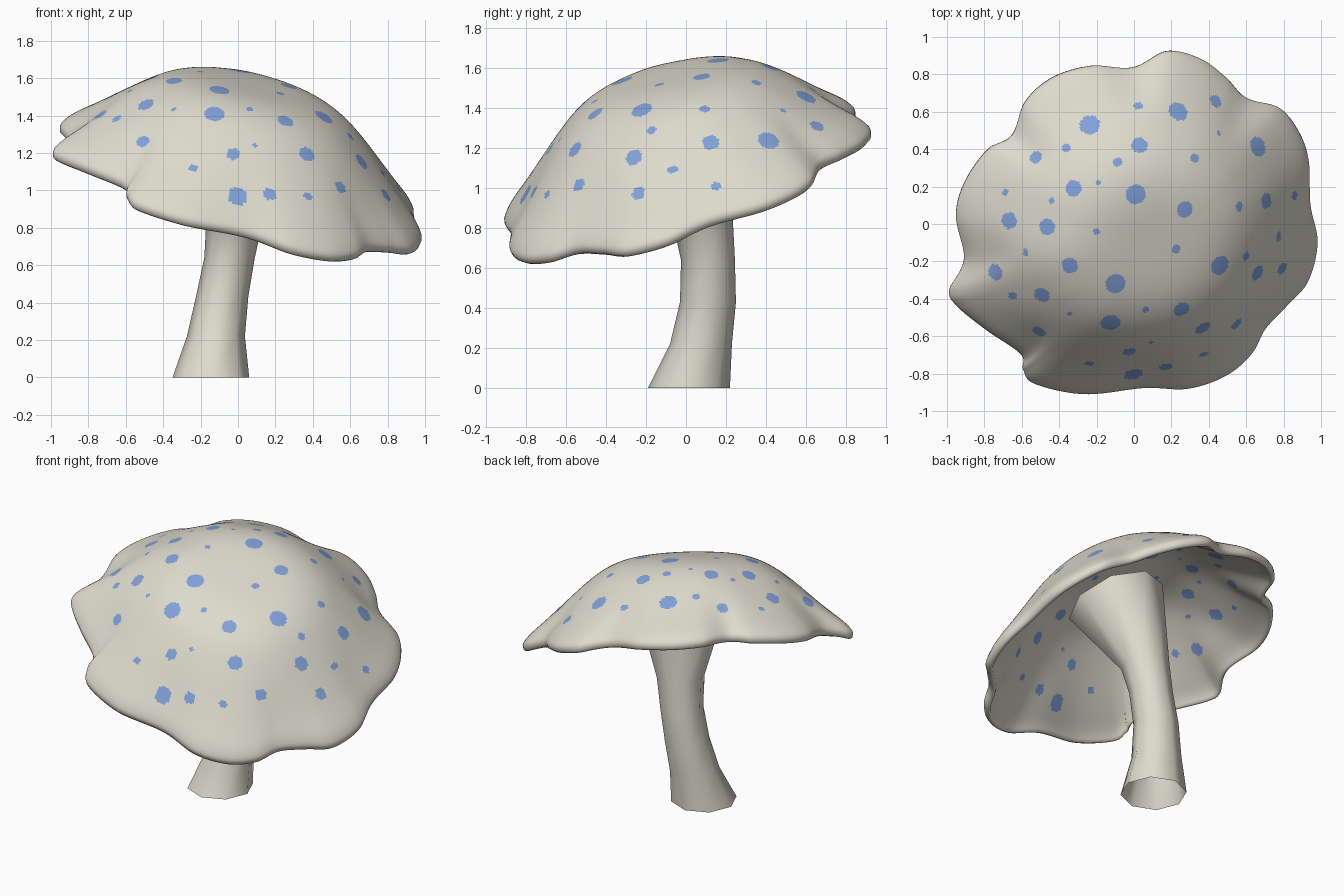
import bpy, bmesh, math
from mathutils import Vector

if "Cube" in bpy.data.objects:
    bpy.data.objects.remove(bpy.data.objects["Cube"])

def material(name, rgb):
    m = bpy.data.materials.new(name)
    m.diffuse_color = (*rgb, 1)
    m.use_nodes = True
    m.node_tree.nodes["Principled BSDF"].inputs["Base Color"].default_value = m.diffuse_color
    return m

cream = material("cream", (0.73, 0.71, 0.61))
blue = material("spot blue", (0.22, 0.36, 0.70))

def add_object(name, bm, mats, angle):
    bmesh.ops.recalc_face_normals(bm, faces=bm.faces)
    me = bpy.data.meshes.new(name)
    bm.to_mesh(me)
    bm.free()
    ob = bpy.data.objects.new(name, me)
    bpy.context.collection.objects.link(ob)
    for m in mats:
        me.materials.append(m)
    bpy.ops.object.select_all(action='DESELECT')
    ob.select_set(True)
    bpy.context.view_layer.objects.active = ob
    bpy.ops.object.shade_smooth_by_angle(angle=math.radians(angle))
    return ob

# Tilted plane of the cap rim
AXIS = Vector((0.25, -0.28, 1)).normalized()
def on_plane(p):
    return Vector((p.x, p.y, 1.05 - 0.25 * p.x + 0.28 * p.y))

# Wavy rim outline seen from the top (clockwise)
outline = [(-.02, .86), (.17, .94), (.35, .9), (.49, .8), (.6, .69), (.78, .63), (.885, .51),
           (.945, .35), (.955, .107), (1, -.107), (.95, -.32), (.83, -.45), (.715, -.57),
           (.645, -.71), (.51, -.83), (.3, -.9), (.056, -.89), (-.265, -.925), (-.53, -.87),
           (-.6, -.785), (-.62, -.695), (-.8, -.57), (-.96, -.44), (-1, -.35), (-.93, -.176),
           (-.97, .053), (-.92, .24), (-.8, .417), (-.675, .497), (-.6, .67), (-.45, .8),
           (-.24, .866)]
outline = [Vector(p) for p in reversed(outline)]

def closed_spline(pts, steps):
    out, n = [], len(pts)
    for i in range(n):
        a, b, c, d = (pts[(i + j) % n] for j in (-1, 0, 1, 2))
        for s in range(steps):
            t = s / steps
            out.append(0.5 * (2 * b + (c - a) * t + (2 * a - 5 * b + 4 * c - d) * t ** 2
                              + (3 * b - a - 3 * c + d) * t ** 3))
    return out

rim = [p * 0.987 for p in closed_spline(outline, 14)]
N, ROWS, THICK, HALF = len(rim), 120, 0.055, 31
smooth = [sum((rim[(i + j) % N] for j in range(-HALF, HALF + 1)), Vector((0, 0)))
          / (2 * HALF + 1) * 1.03 for i in range(N)]

# Spots, grouped by size, as seen from the top
spots = {
    0.054: [(-.24, .53), (.24, .6), (-.1, -.32), (-.125, -.53), (.01, .155), (.46, -.22),
            (0, -.805), (.665, .415)],
    0.044: [(.03, .42), (.27, .075), (-.34, -.22), (-.745, -.26), (.255, -.455), (.37, -.555),
            (.66, -.26), (-.67, .015), (-.46, -.015), (-.49, -.38), (-.325, .19), (.71, .12)],
    0.036: [(-.525, .355), (-.51, -.57), (-.025, -.68), (.435, .66), (.55, -.535),
            (.79, -.235), (.175, -.76)],
    0.025: [(.225, -.135), (.56, .095), (.6, -.17), (.325, .35), (-.65, -.385), (.02, .635),
            (-.09, .33), (-.36, .405), (.77, -.065), (-.24, -.74), (.37, -.7), (.855, .155)],
    0.018: [(-.44, .125), (-.69, .17), (-.2, -.04), (-.58, -.155), (.06, -.46)],
    0.013: [(.45, .485), (-.19, .22), (-.345, -.48), (.09, -.635)],
}

# Cap: outer dome with a rim that curls down
bm = bmesh.new()
shift = Vector((-0.035, 0.03))
UPHILL = Vector((-0.666, 0.746))

def cap_point(i, t):
    w = max(0, (t - 0.6) / 0.4)
    w = w * w * (3 - 2 * w)
    p = t * smooth[i].lerp(rim[i], w) + shift * (1 - w)
    h = 0.015 + 0.512 * (1 + math.cos(0.88 * math.pi * t ** 1.82)) / 2
    h += w * (0.03 + 0.05 * UPHILL.dot(rim[i]) - 0.3 * (rim[i].length - smooth[i].length))
    return on_plane(p) + AXIS * (h - 0.04 * t ** 30)

def skin(top, rows):
    faces = [bm.faces.new((top, rows[0][i], rows[0][(i + 1) % N])) for i in range(N)]
    for a, b in zip(rows, rows[1:]):
        faces += bridge(a, b)
    return faces

def bridge(a, b):
    n = len(a)
    return [bm.faces.new((a[i], b[i], b[(i + 1) % n], a[(i + 1) % n])) for i in range(n)]

top = bm.verts.new(cap_point(0, 0))
rows = [[bm.verts.new(cap_point(i, k / ROWS)) for i in range(N)] for k in range(1, ROWS + 1)]
outer = skin(top, rows)
bm.normal_update()

# Cap: inner skin and rounded rim
def inset(v, direction):
    return bm.verts.new(v.co - direction * THICK)
in_top = inset(top, top.normal)
in_rows = [[inset(v, v.normal.lerp(AXIS, 0.5 * (k / ROWS) ** 12).normalized()) for v in row]
           for k, row in enumerate(rows)]
inner = skin(in_top, in_rows)
lips = [[], [], []]
for i in range(N):
    a, b = rows[-1][i].co.copy(), in_rows[-1][i].co.copy()
    out = (a - rows[-6][i].co).normalized()
    for lip, f, push in zip(lips, (0.15, 0.5, 0.85), (0.012, 0.02, 0.012)):
        lip.append(bm.verts.new(a.lerp(b, f) + out * push))
for a, b in zip([rows[-1]] + lips, lips + [in_rows[-1]]):
    bridge(a, b)

# Cap: spots go through both skins
centres = [f.calc_center_median() for f in outer]
for radius, places in spots.items():
    for x, y in places:
        c = min(centres, key=lambda p: (p.x - x) ** 2 + (p.y - y) ** 2)
        for k, p in enumerate(centres):
            if (p - c).length_squared < radius * radius:
                outer[k].material_index = inner[k].material_index = 1
add_object("mushroom_cap", bm, [cream, blue], 70)

# Stem: bent eight-sided open tube flaring under the cap
bm = bmesh.new()
up = Vector((0, 0, 1))
path = [((-.145, .015, 0), .205, 0), ((-.118, .075, .22), .155, 0), ((-.085, .11, .43), .14, 0),
        ((-.045, .11, .64), .135, 0), ((-.02, .085, .83), .15, .3), ((.08, -.08, 1.33), .31, 1)]
rings = []
for centre, r, tilt in path:
    q = up.rotation_difference(up.lerp(AXIS, tilt).normalized())
    rings.append([bm.verts.new(Vector(centre) + q @ Vector((r * math.cos(a), r * math.sin(a), 0)))
                  for a in (math.tau * k / 8 for k in range(8))])
for a, b in zip(rings, rings[1:]):
    bridge(a, b)
add_object("mushroom_stem", bm, [cream], 50)
